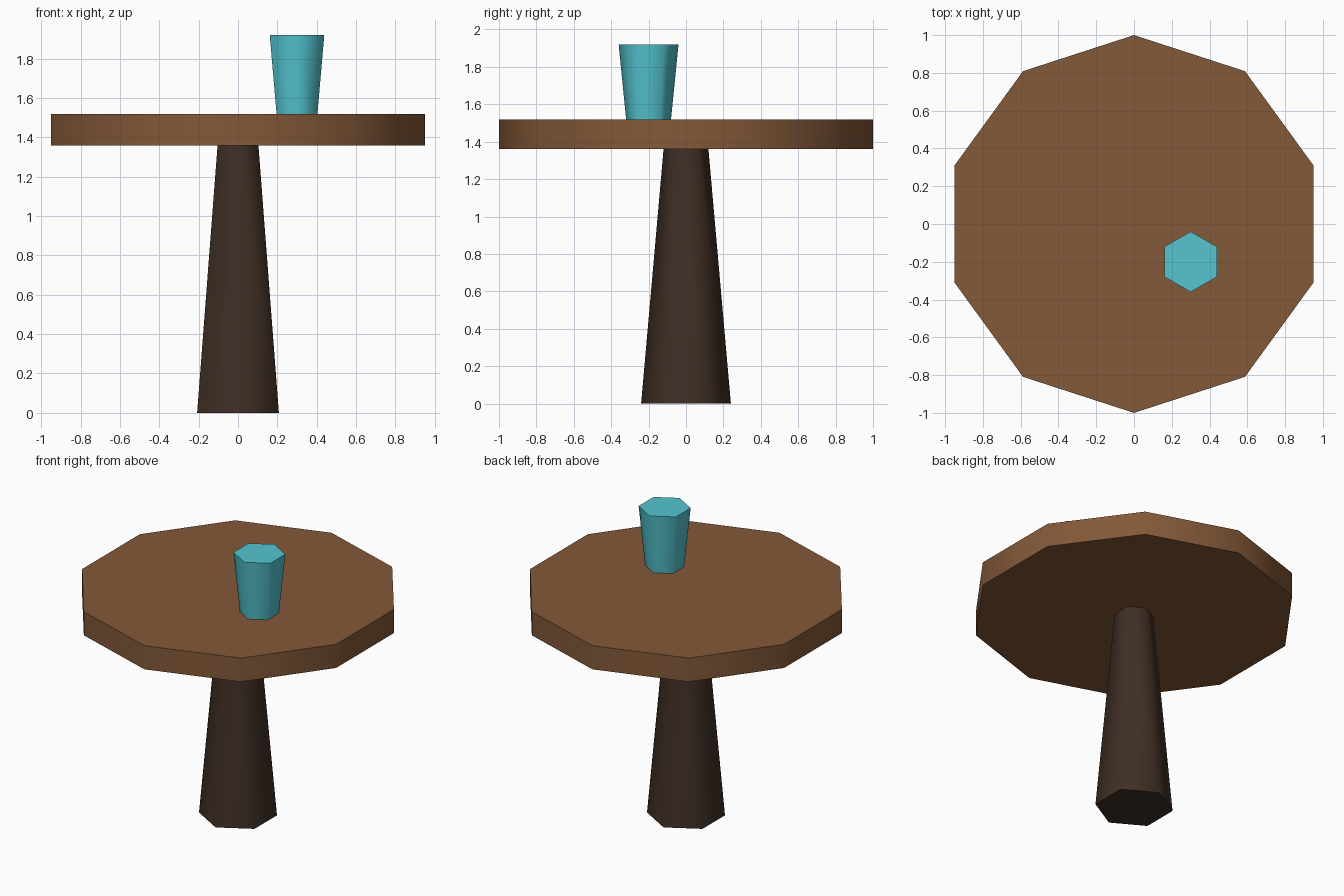
import bpy
import bmesh
import math

cube = bpy.data.objects.get("Cube")
if cube:
    bpy.data.objects.remove(cube, do_unlink=True)


def material(name, rgb):
    mat = bpy.data.materials.new(name)
    mat.use_nodes = True
    mat.diffuse_color = (*rgb, 1)
    mat.node_tree.nodes["Principled BSDF"].inputs["Base Color"].default_value = (*rgb, 1)
    return mat


def tapered_prism(name, sides, r_bottom, r_top, z_bottom, z_top, mat, x=0, y=0):
    """Closed prism with a corner towards +y, smooth sides and crisp rims."""
    bm = bmesh.new()
    bmesh.ops.create_cone(bm, cap_ends=True, segments=sides, radius1=r_bottom,
                          radius2=r_top, depth=z_top - z_bottom)
    for face in bm.faces:
        face.smooth = True
    mesh = bpy.data.meshes.new(name)
    bm.to_mesh(mesh)
    bm.free()
    mesh.set_sharp_from_angle(angle=math.radians(70))
    mesh.materials.append(mat)
    obj = bpy.data.objects.new(name, mesh)
    obj.location = (x, y, (z_bottom + z_top) / 2)
    bpy.context.collection.objects.link(obj)
    return obj


wood = material("warm_wood", (0.23, 0.10, 0.04))
dark_wood = material("dark_wood", (0.05, 0.028, 0.018))
teal = material("teal", (0.09, 0.56, 0.64))

# Pedestal, ten-sided top and the cup standing on it
tapered_prism("pedestal_leg", 6, 0.24, 0.12, 0, 1.36, dark_wood)
tapered_prism("table_top", 10, 1.0, 1.0, 1.36, 1.52, wood)
tapered_prism("cup", 6, 0.12, 0.16, 1.52, 1.92, teal, x=0.30, y=-0.20)
